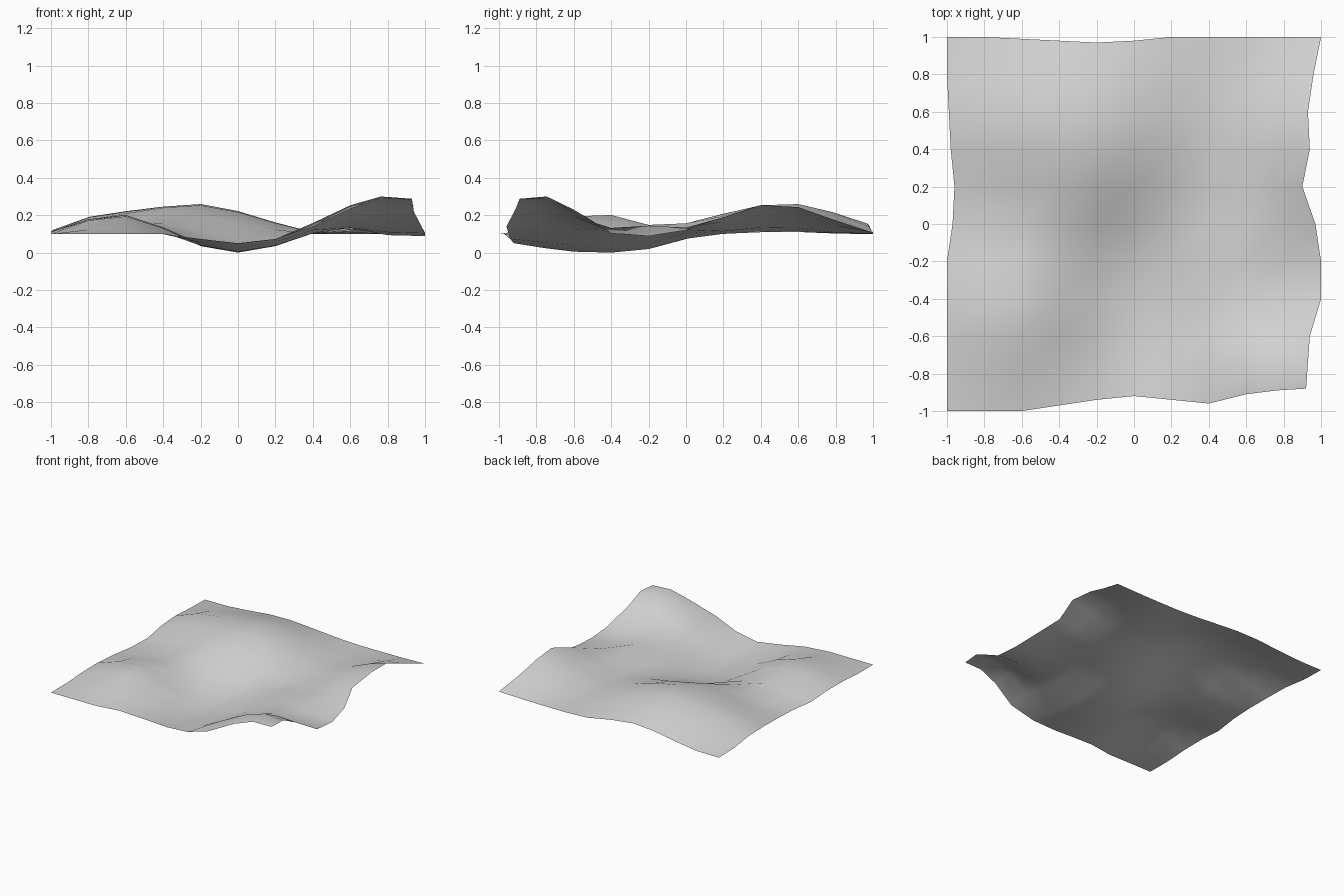
import bpy, bmesh

if "Cube" in bpy.data.objects:
    bpy.data.objects.remove(bpy.data.objects["Cube"], do_unlink=True)

# Soft hills and hollows: centre x, centre y, radius x, radius y, height
BUMPS = [
    (-0.25, 0.52, 0.78, 0.74, 0.168),   # main hill
    (-0.78, 0.55, 0.36, 0.45, 0.06),    # shoulder of main hill
    (-0.42, 0.05, 0.35, 0.35, 0.03),    # foot of main hill
    (-0.65, -0.48, 0.46, 0.52, 0.113),  # side hill
    (0.82, -0.8, 0.66, 0.48, 0.213),    # raised corner
    (0.98, 0.48, 0.55, 0.6, 0.165),     # side ridge
    (0.55, -0.24, 0.32, 0.36, 0.05),    # low saddle
    (0.76, 0.04, 0.28, 0.3, 0.03),      # foot of side ridge
    (0.88, -0.26, 0.28, 0.26, -0.02),   # trough beside the saddle
    (0.0, -0.46, 0.5, 0.9, -0.1),       # hollow
]

# Inward pull of each border, one value per grid step
PULL_FRONT = [0, 0, 0, .03, .06, .08, .06, .04, .09, .11, .12]
PULL_BACK = [0, 0, .01, .02, .03, .02, 0, 0, 0, 0, 0]
PULL_LEFT = [0, 0, 0, 0, 0, .03, .04, .02, .01, 0, 0]
PULL_RIGHT = [.08, .07, .06, 0, 0, .03, .1, .06, .07, .04, 0]


def falloff(x, y, cx, cy, rx, ry):
    d = (((x - cx) / rx) ** 2 + ((y - cy) / ry) ** 2) ** 0.5
    t = max(0, 1 - d)
    return t * t * (3 - 2 * t)


def border(distance):
    return max(0, 1 - distance / 0.4)


# Rippled sheet
bm = bmesh.new()
bmesh.ops.create_grid(bm, x_segments=10, y_segments=10, size=1)
for v in bm.verts:
    x, y = v.co.x, v.co.y
    i, j = round((x + 1) * 5), round((y + 1) * 5)
    v.co.x += PULL_LEFT[j] * border(x + 1) - PULL_RIGHT[j] * border(1 - x)
    v.co.y += PULL_FRONT[i] * border(y + 1) - PULL_BACK[i] * border(1 - y)
    v.co.z = 0.097 + sum(h * falloff(v.co.x, v.co.y, *shape) for *shape, h in BUMPS)
lowest = min(v.co.z for v in bm.verts)
for v in bm.verts:
    v.co.z -= lowest
mesh = bpy.data.meshes.new("rippled_sheet")
bm.to_mesh(mesh)
bm.free()
mesh.shade_smooth()
sheet = bpy.data.objects.new("rippled_sheet", mesh)
bpy.context.collection.objects.link(sheet)

# Plain grey material
grey = bpy.data.materials.new("light_grey")
grey.use_nodes = True
colour = (0.65, 0.65, 0.65, 1)
grey.diffuse_color = colour
grey.node_tree.nodes["Principled BSDF"].inputs["Base Color"].default_value = colour
mesh.materials.append(grey)
